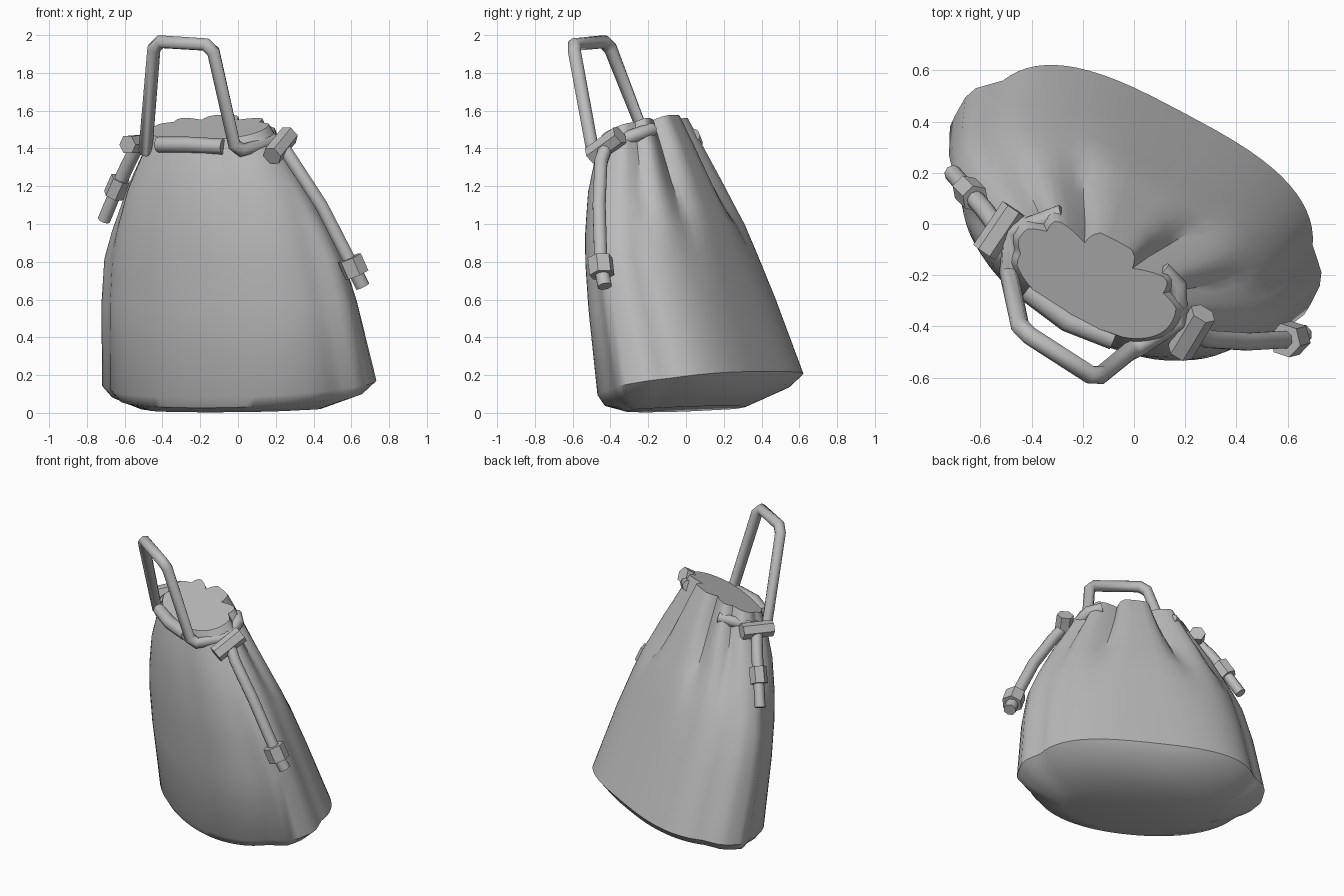
import bpy, bmesh, math
from mathutils import Vector

if "Cube" in bpy.data.objects:
    bpy.data.objects.remove(bpy.data.objects["Cube"], do_unlink=True)

GREY = bpy.data.materials.new("plain grey")
GREY.use_nodes = True
COLOUR = (0.5, 0.5, 0.5, 1)
GREY.diffuse_color = COLOUR
GREY.node_tree.nodes["Principled BSDF"].inputs["Base Color"].default_value = COLOUR

# The bag is turned about z: U runs along its width, V towards its back
TURN = math.radians(-28)
U = Vector((math.cos(TURN), math.sin(TURN), 0))
V = Vector((-math.sin(TURN), math.cos(TURN), 0))


def finish(obj, angle):
    obj.data.materials.clear()
    obj.data.materials.append(GREY)
    bpy.ops.object.select_all(action='DESELECT')
    obj.select_set(True)
    bpy.context.view_layer.objects.active = obj
    bpy.ops.object.shade_smooth_by_angle(angle=math.radians(angle))


def spow(x, p):
    return math.copysign(abs(x) ** (2 / p), x)


def clamp(x):
    return max(0, min(1, x))


# Bag body: height, half width, front, back, slope, squareness of the back
RINGS = [
    (0.02, 0.48, -0.26, 0.22, 0.07, 2.2),
    (0.09, 0.66, -0.36, 0.43, 0.16, 2.6),
    (0.15, 0.715, -0.39, 0.475, 0.16, 3.0),
    (0.58, 0.67, -0.45, 0.325, 0.10, 2.8),
    (0.82, 0.63, -0.475, 0.235, 0.10, 2.6),
    (0.97, 0.59, -0.485, 0.18, 0.10, 2.5),
    (1.07, 0.555, -0.485, 0.135, 0.10, 2.4),
    (1.20, 0.505, -0.485, 0.07, 0.15, 2.3),
    (1.36, 0.42, -0.47, -0.01, 0.25, 2.2),
    (1.51, 0.34, -0.44, -0.09, 0.38, 2.2),
]
CENTRE = -0.03
FRONT_SQUARENESS = 2.15
# Gathered folds: angle round the bag, depth at the mouth
FOLDS = [(115, 0.32), (65, 0.32), (150, 0.14), (30, 0.14), (195, 0.07), (292, 0.05)]
SEGMENTS = 72


def ring_point(ring, degrees):
    z, ru, front, back, slope, square = ring
    p = square if degrees < 180 else FRONT_SQUARENESS
    a = math.radians(degrees)
    gather = clamp((z - 0.94) / 0.57) ** 0.6
    shrink = 1 - gather * sum(d * clamp(1 - abs((degrees - f + 180) % 360 - 180) / 14)
                              for f, d in FOLDS)
    # Raised seam band down each side
    side = math.degrees(math.asin(math.sin(a)))
    flare = 1 + 0.1 * clamp((18 - abs(side - 1)) / 11) * clamp((1.3 - z) / 0.5)
    cv, rv = (front + back) / 2, (back - front) / 2
    u = CENTRE + ru * spow(math.cos(a), p) * shrink * flare
    dv = rv * spow(math.sin(a), p) * shrink
    return U * u + V * (cv + dv) + Vector((0, 0, z + slope * dv))


bm = bmesh.new()
loops = [[bm.verts.new(ring_point(r, i * 360 / SEGMENTS)) for i in range(SEGMENTS)]
         for r in RINGS]
for low, high in zip(loops, loops[1:]):
    for i in range(SEGMENTS):
        j = (i + 1) % SEGMENTS
        bm.faces.new((low[i], low[j], high[j], high[i]))
# Flat base and gathered top
bm.faces.new(loops[0][::-1])
bm.faces.new(loops[-1])
bmesh.ops.recalc_face_normals(bm, faces=bm.faces)
mesh = bpy.data.meshes.new("bag_body")
bm.to_mesh(mesh)
bm.free()
body = bpy.data.objects.new("bag_body", mesh)
bpy.context.collection.objects.link(body)
finish(body, 45)


def tube(name, points, radius, resolution=2, angle=60):
    """Cord swept along a straight-sided path."""
    curve = bpy.data.curves.new(name, 'CURVE')
    curve.dimensions = '3D'
    curve.bevel_depth = radius
    curve.bevel_resolution = resolution
    curve.use_fill_caps = True
    spline = curve.splines.new('POLY')
    spline.points.add(len(points) - 1)
    for target, p in zip(spline.points, points):
        target.co = (*p, 1)
    obj = bpy.data.objects.new(name, curve)
    bpy.context.collection.objects.link(obj)
    bpy.ops.object.select_all(action='DESELECT')
    obj.select_set(True)
    bpy.context.view_layer.objects.active = obj
    bpy.ops.object.convert(target='MESH')
    finish(bpy.context.view_layer.objects.active, angle)


def block(name, start, end, radius):
    """Chunky faceted piece for knots and beads."""
    tube(name, [start, end], radius, 1, 30)


# Cord: out of the back, through the knots and up into the handle
tube("handle_cord", [
    (-0.28, 0.04, 1.47), (-0.48, -0.03, 1.43), (-0.49, -0.19, 1.39),
    (-0.445, -0.40, 1.93), (-0.41, -0.435, 1.965), (-0.17, -0.59, 1.95),
    (-0.13, -0.59, 1.91), (-0.02, -0.50, 1.42), (0.02, -0.48, 1.39),
    (0.18, -0.38, 1.43), (0.17, -0.24, 1.48), (0.11, -0.18, 1.50)], 0.037)
tube("front_cord", [(-0.42, -0.26, 1.42), (-0.26, -0.38, 1.42),
                    (-0.08, -0.45, 1.41)], 0.042)

# Knots
block("left_knot", (0.18, -0.50, 1.36), (0.27, -0.35, 1.47), 0.054)
block("right_knot", (-0.585, -0.11, 1.42), (-0.47, 0.06, 1.43), 0.052)

# Hanging tails, each with a bead and a thicker tip
tube("left_tail", [(0.23, -0.42, 1.42), (0.29, -0.45, 1.33), (0.44, -0.46, 1.10),
                   (0.61, -0.45, 0.77)], 0.037)
block("left_bead", (0.59, -0.455, 0.82), (0.63, -0.445, 0.73), 0.068)
tube("left_tip", [(0.61, -0.45, 0.77), (0.66, -0.43, 0.67)], 0.04)
tube("right_tail", [(-0.53, -0.02, 1.42), (-0.58, 0.05, 1.32), (-0.64, 0.12, 1.19)], 0.037)
block("right_bead", (-0.62, 0.10, 1.24), (-0.66, 0.14, 1.15), 0.056)
tube("right_tip", [(-0.64, 0.12, 1.19), (-0.71, 0.20, 1.02)], 0.034)
